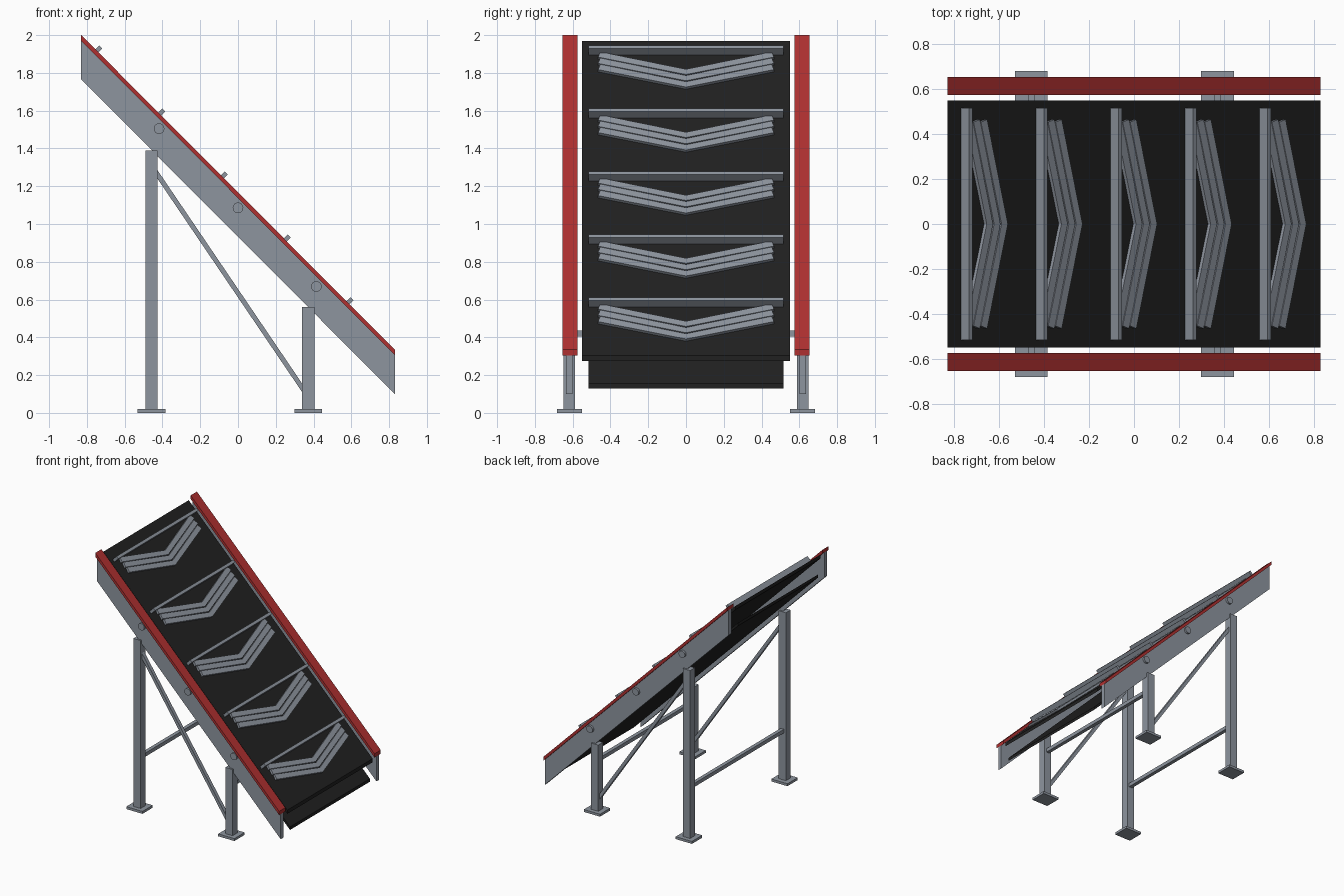
import bpy, bmesh, math
from mathutils import Vector

cube = bpy.data.objects.get("Cube")
if cube:
    bpy.data.objects.remove(cube, do_unlink=True)


def material(name, color):
    m = bpy.data.materials.new(name)
    m.use_nodes = True
    m.diffuse_color = (*color, 1)
    m.node_tree.nodes["Principled BSDF"].inputs["Base Color"].default_value = (*color, 1)
    return m


STEEL = material("grey steel", (0.27, 0.30, 0.345))
RED = material("red paint", (0.43, 0.03, 0.03))
RUBBER = material("black rubber", (0.015, 0.015, 0.015))

END = 0.83      # half length along x
DROP = 1.665    # height lost from the top end to the low end
HIGH = 1.97     # belt surface height at the top end


def belt_z(x):
    return HIGH - (x + END) * DROP / (2 * END)


def on_belt(x, y, lift):
    # point raised from the belt, perpendicular to it
    d = lift * math.sqrt(0.5)
    return Vector((x + d, y, belt_z(x) + d))


def loft(name, mat, sections):
    # solid through a row of equal-sized cross-sections
    bm = bmesh.new()
    rings = [[bm.verts.new(p) for p in s] for s in sections]
    n = len(rings[0])
    for a, b in zip(rings, rings[1:]):
        for i in range(n):
            j = (i + 1) % n
            bm.faces.new((a[i], a[j], b[j], b[i]))
    bm.faces.new(rings[0])
    bm.faces.new(rings[-1])
    bmesh.ops.recalc_face_normals(bm, faces=bm.faces)
    mesh = bpy.data.meshes.new(name)
    bm.to_mesh(mesh)
    bm.free()
    mesh.materials.append(mat)
    ob = bpy.data.objects.new(name, mesh)
    bpy.context.collection.objects.link(ob)
    return ob


def prism(name, mat, profile, y0, y1):
    return loft(name, mat, [[(x, y, z) for x, z in profile] for y in (y0, y1)])


def box(name, mat, x0, x1, y0, y1, z0, z1):
    return prism(name, mat, [(x0, z0), (x1, z0), (x1, z1), (x0, z1)], y0, y1)


def sloped(name, mat, bottom, top, y0, y1):
    # slab that follows the belt slope with vertical ends
    a, b = belt_z(-END), belt_z(END)
    prism(name, mat, [(-END, a + bottom), (END, b + bottom),
                      (END, b + top), (-END, a + top)], y0, y1)


# Belt: carrying run and narrower return run
sloped("upper_belt", RUBBER, -0.03, 0, -0.55, 0.55)
sloped("lower_belt", RUBBER, -0.175, -0.15, -0.515, 0.515)

# Side frames, supports and fittings on both sides
for side, s in (("front", -1), ("back", 1)):
    sloped(side + "_side_panel", STEEL, -0.205, 0, s * 0.60, s * 0.635)
    sloped(side + "_red_cap", RED, 0, 0.03, s * 0.575, s * 0.655)
    for label, x, top in (("tall", -0.458, 1.39), ("short", 0.372, 0.56)):
        box(f"{side}_{label}_leg", STEEL, x - 0.033, x + 0.033,
            s * 0.587, s * 0.648, 0.02, top)
        box(f"{side}_{label}_foot", STEEL, x - 0.073, x + 0.073,
            s * 0.55, s * 0.682, 0, 0.02)
    prism(side + "_diagonal_brace", STEEL,
          [(-0.44, 1.26), (0.36, 0.08), (0.36, 0.125), (-0.44, 1.305)],
          s * 0.603, s * 0.633)
    for i, x in enumerate((-0.418, 0, 0.415)):
        z = belt_z(x) - 0.052
        ring = [(x + 0.028 * math.cos(a), z + 0.028 * math.sin(a))
                for a in (math.tau * k / 24 for k in range(24))]
        prism(f"{side}_axle_cap_{i + 1}", STEEL, ring, s * 0.63, s * 0.652)

# Horizontal ties between the legs
for label, x in (("tall", -0.458), ("short", 0.372)):
    box(label + "_leg_tie", STEEL, x - 0.015, x + 0.015, -0.59, 0.59, 0.405, 0.435)

# Cleats, each with three chevron ribs
for i in range(5):
    x = -0.77 + i * 0.3325
    loft(f"cleat_{i + 1}", STEEL,
         [[on_belt(x + dx, y, h) for dx, h in ((0, 0), (0.016, 0), (0.016, 0.05), (0, 0.05))]
          for y in (-0.517, 0.517)])
    for k in range(3):
        sections = []
        for y, bend in ((-0.46, 0), (0, 0.092), (0.46, 0)):
            x0 = x + 0.010 + k * 0.033 + bend
            # outer ends are cut square to the rib
            tilt = 0.006 if y > 0 else -0.006 if y < 0 else 0
            sections.append([on_belt(x0, y - tilt, 0), on_belt(x0 + 0.028, y + tilt, 0),
                             on_belt(x0 + 0.028, y + tilt, 0.017), on_belt(x0, y - tilt, 0.017)])
        loft(f"chevron_{i + 1}_{k + 1}", STEEL, sections)
